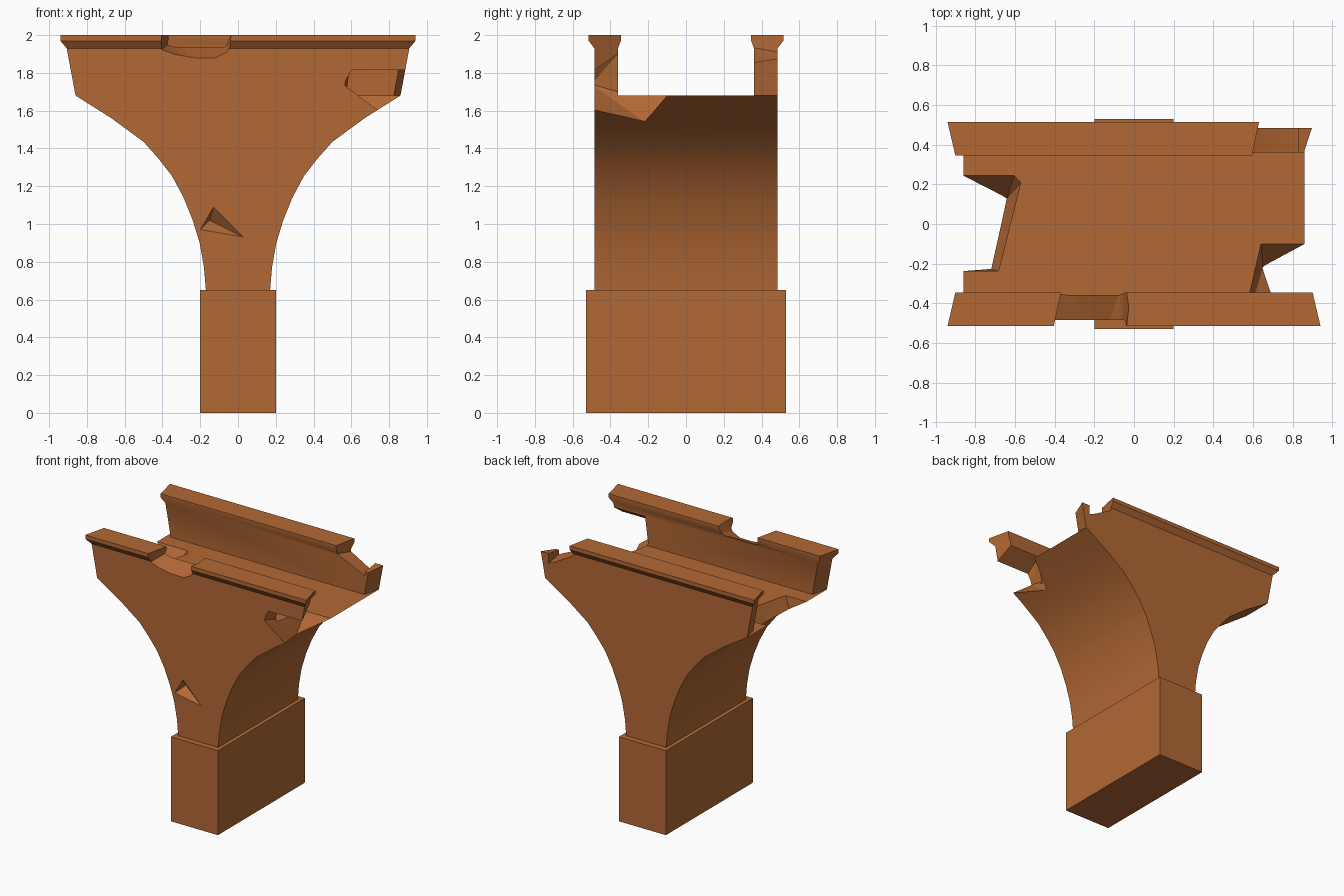
import bpy, bmesh, math

if "Cube" in bpy.data.objects:
    bpy.data.objects.remove(bpy.data.objects["Cube"])

mat = bpy.data.materials.new("terracotta")
mat.diffuse_color = (0.45, 0.14, 0.035, 1)
mat.use_nodes = True
mat.node_tree.nodes["Principled BSDF"].inputs["Base Color"].default_value = mat.diffuse_color


def make_object(name, bm):
    bmesh.ops.recalc_face_normals(bm, faces=bm.faces)
    me = bpy.data.meshes.new(name)
    bm.to_mesh(me)
    bm.free()
    me.materials.append(mat)
    ob = bpy.data.objects.new(name, me)
    bpy.context.collection.objects.link(ob)
    return ob


def loft(name, ring_a, ring_b):
    """Closed solid between two matching outlines."""
    bm = bmesh.new()
    a = [bm.verts.new(p) for p in ring_a]
    b = [bm.verts.new(p) for p in ring_b]
    n = len(a)
    for i in range(n):
        j = (i + 1) % n
        bm.faces.new((a[i], a[j], b[j], b[i]))
    bm.faces.new(a)
    bm.faces.new(b)
    return make_object(name, bm)


def hull(name, pts):
    bm = bmesh.new()
    for p in pts:
        bm.verts.new(p)
    res = bmesh.ops.convex_hull(bm, input=bm.verts)
    loose = [v for v in bm.verts if not v.link_faces]
    bmesh.ops.delete(bm, geom=loose, context='VERTS')
    return make_object(name, bm)


def combine(target, other, op):
    mod = target.modifiers.new(op.lower(), 'BOOLEAN')
    mod.operation = op
    mod.solver = 'EXACT'
    mod.object = other
    bpy.context.view_layer.objects.active = target
    bpy.ops.object.modifier_apply(modifier=mod.name)
    bpy.data.objects.remove(other, do_unlink=True)


def smooth(ob):
    bpy.ops.object.select_all(action='DESELECT')
    ob.select_set(True)
    bpy.context.view_layer.objects.active = ob
    bpy.ops.object.shade_smooth_by_angle(angle=math.radians(25))


# Pier base
base_outline = [(-0.2, -0.53), (0.2, -0.53), (0.2, 0.53), (-0.2, 0.53)]
pier_base = loft("pier_base", [(x, y, 0) for x, y in base_outline],
                 [(x, y, 0.65) for x, y in base_outline])

# Flared arch body
arch = [(0.17, 0.65), (0.18, 0.77), (0.203, 0.9), (0.24, 1.02), (0.288, 1.14),
        (0.35, 1.255), (0.42, 1.345), (0.5, 1.435), (0.67, 1.56), (0.86, 1.68)]
outline = arch + [(-x, z) for x, z in reversed(arch)]
channel = loft("water_channel", [(x, -0.485, z) for x, z in outline],
               [(x, 0.485, z) for x, z in outline])

# Channel walls with moulded caps: y, z and half length per profile point
wall = [(0.485, 1.68, 0.86), (0.485, 1.93, 0.907), (0.515, 1.97, 0.94),
        (0.515, 2.0, 0.94), (0.345, 2.0, 0.90), (0.345, 1.97, 0.90),
        (0.36, 1.93, 0.87), (0.36, 1.68, 0.825)]
for side, name in ((-1, "front_wall"), (1, "back_wall")):
    part = loft(name, [(-x, side * y, z) for y, z, x in wall],
                [(x, side * y, z) for y, z, x in wall])
    combine(channel, part, 'UNION')

# Broken areas, each a convex chunk taken away
breaks = {
    # gap in the front cap
    "front_cap_gap": [(-0.405, -0.56, 2.1), (-0.35, -0.3, 2.1), (-0.415, -0.53, 1.915),
                      (-0.36, -0.3, 1.96), (-0.33, -0.485, 1.897), (-0.23, -0.485, 1.88),
                      (-0.12, -0.485, 1.88), (-0.06, -0.485, 1.91), (-0.06, -0.3, 1.96),
                      (-0.23, -0.53, 1.87), (-0.12, -0.53, 1.87), (-0.05, -0.53, 1.91),
                      (-0.03, -0.56, 2.1), (0.0, -0.3, 2.1)],
    # bite under the front wall, right end
    "front_corner_bite": [(0.64, -0.1, 1.68), (1, -0.1, 1.68), (0.575, -0.36, 1.70),
                          (0.565, -0.5, 1.74), (0.60, -0.55, 1.77), (0.60, -0.36, 1.90),
                          (0.65, -0.22, 1.54), (0.76, -0.5, 1.595), (1, -0.55, 1.77),
                          (1, -0.36, 1.90), (1, -0.22, 1.54), (1, -0.55, 1.5)],
    # broken top of the back wall, right end
    "back_cap_break": [(x, y, z) for x, y, low in
                       ((0.59, 0.32, 1.94), (0.635, 0.54, 1.90),
                        (0.83, 0.32, 1.83), (0.83, 0.54, 1.79)) for z in (low, 2.1)],
    "back_stub_top": [(x, y, z) for x in (0.8, 1.05)
                      for y, low in ((0.32, 1.85), (0.55, 1.885)) for z in (low, 2.1)],
    # hole in the left end of the floor
    "floor_hole": [(-1, 0.26, 1.70), (-0.6, 0.26, 1.70), (-0.56, 0.22, 1.70),
                   (-0.675, -0.24, 1.70), (-1, -0.24, 1.70), (-1, 0.13, 1.54),
                   (-0.64, 0.13, 1.54), (-0.74, -0.22, 1.54), (-1, -0.2, 1.54)],
    # small chip in the front face
    "face_chip": [(-0.2, -0.486, 0.97), (-0.13, -0.486, 1.09), (0.03, -0.486, 0.93),
                  (-0.15, -0.42, 1.02), (-0.1, -0.6, 1.0)],
}
for name, pts in breaks.items():
    combine(channel, hull(name, pts), 'DIFFERENCE')

smooth(channel)
smooth(pier_base)
